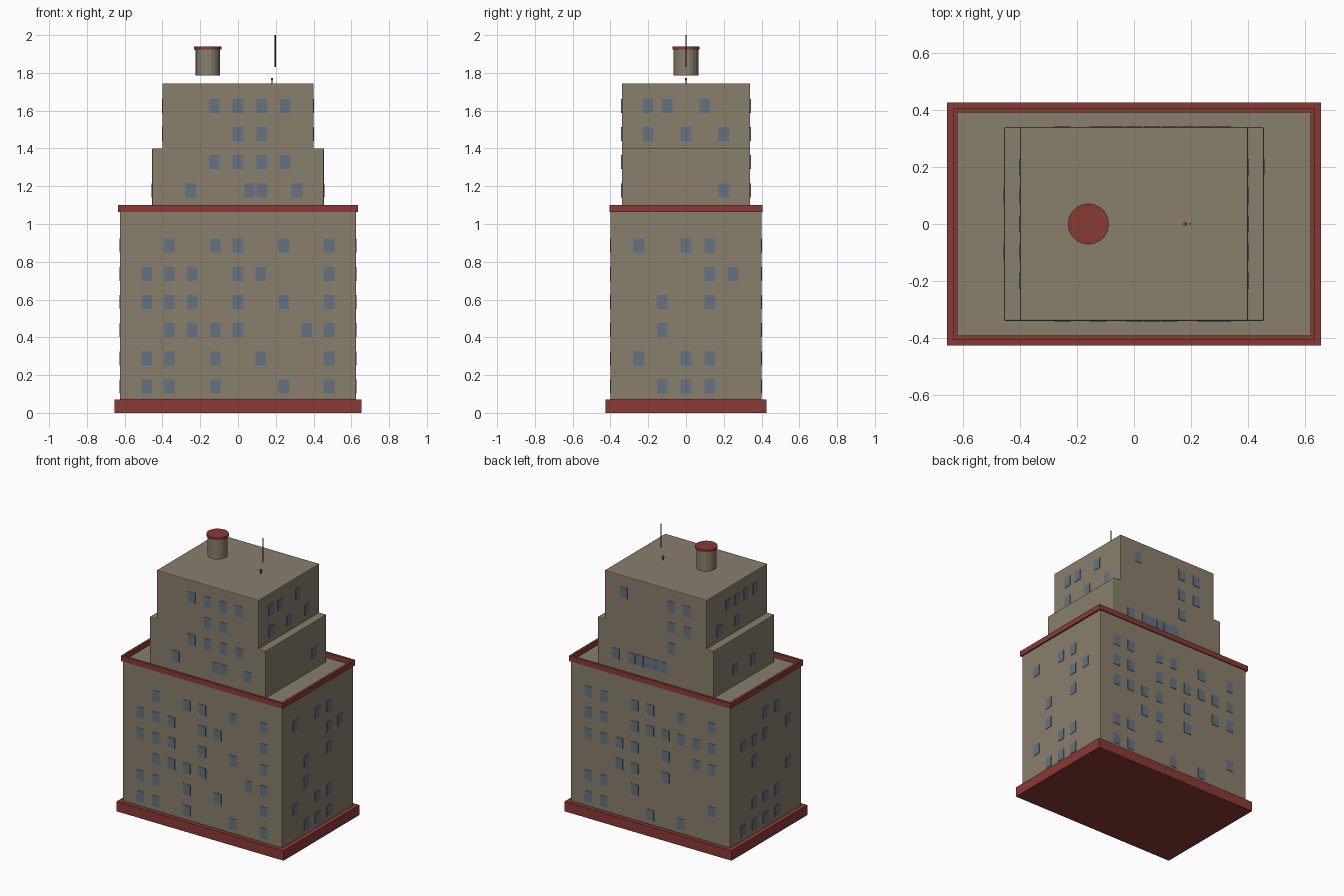
import bpy, bmesh
from math import pi
from mathutils import Matrix, Vector

cube = bpy.data.objects.get("Cube")
if cube:
    bpy.data.objects.remove(cube)


def material(name, rgb):
    m = bpy.data.materials.new(name)
    m.use_nodes = True
    m.diffuse_color = (*rgb, 1)
    m.node_tree.nodes["Principled BSDF"].inputs["Base Color"].default_value = (*rgb, 1)
    return m


STONE = material("tan stone", (0.25, 0.21, 0.148))
RED = material("brick red", (0.25, 0.042, 0.036))
GLASS = material("blue grey glass", (0.125, 0.17, 0.22))
METAL = material("dark metal", (0.025, 0.025, 0.03))


def finish(name, bm, mat):
    mesh = bpy.data.meshes.new(name)
    bm.to_mesh(mesh)
    bm.free()
    mesh.materials.append(mat)
    obj = bpy.data.objects.new(name, mesh)
    bpy.context.collection.objects.link(obj)
    return obj


def add_box(bm, centre, size, turn=Matrix()):
    m = turn @ Matrix.Translation(centre) @ Matrix.Diagonal((*size, 1))
    bmesh.ops.create_cube(bm, size=1, matrix=m)


def block(name, half_x, half_y, z0, z1, mat, bevel=0, x=0):
    bm = bmesh.new()
    add_box(bm, (x, 0, (z0 + z1) / 2), (2 * half_x, 2 * half_y, z1 - z0))
    obj = finish(name, bm, mat)
    if bevel:
        mod = obj.modifiers.new("soft edges", "BEVEL")
        mod.width = bevel
        mod.segments = 2
    return obj


def cylinder(name, x, radius, z0, z1, mat, sides):
    bm = bmesh.new()
    bmesh.ops.create_cone(bm, cap_ends=True, segments=sides, radius1=radius, radius2=radius,
                          depth=z1 - z0, matrix=Matrix.Translation((x, 0, (z0 + z1) / 2)))
    return finish(name, bm, mat)


# Main masses
block("plinth", 0.655, 0.425, 0, 0.07, RED)
block("main_block", 0.625, 0.4, 0.07, 1.066, STONE, 0.005)
block("lower_tier", 0.455, 0.34, 1.06, 1.4, STONE, 0.005)
block("upper_tier", 0.4, 0.34, 1.39, 1.745, STONE, 0.005)

# Parapet ring around the main roof
bm = bmesh.new()
for s in (-1, 1):
    add_box(bm, (0, s * 0.398, 1.082), (1.27, 0.016, 0.038))
    add_box(bm, (s * 0.627, 0, 1.082), (0.016, 0.78, 0.038))
finish("parapet", bm, RED)

# Water tank, mast and roof beacon
cylinder("tank", -0.16, 0.065, 1.785, 1.925, STONE, 20)
cylinder("tank_lid", -0.16, 0.072, 1.925, 1.94, RED, 20)
cylinder("mast", 0.197, 0.003, 1.83, 2, METAL, 8)
cylinder("beacon_stem", 0.18, 0.002, 1.745, 1.765, METAL, 6)
block("beacon", 0.006, 0.006, 1.763, 1.774, RED, x=0.18)

# Main windows: rows run top to bottom, each read left to right from outside
MAIN = {
    "front": ".#.##.#.# ###.##..# ###.#.#.# .####..## ##.#.#..# ##.#..#.#",
    "right": "#.##. ...## .#.#. .#... #.##. .###.",
    "back": "##.##.#.# ##.###### ####.#.## ..##.#... ##.#....# ##..#.#..",
    "left": "..##. ###.# .#... ....# .###. ####.",
}
# Tier windows: column numbers per row, top to bottom
TIERS = {
    "front": [(-2, 0, 2, 4), (0, 2), (-2, 0, 2, 4), (-4, 1, 2, 5)],
    "right": [(-2, -1, 1), (-2, 0, 2), (), (2,)],
    "back": [(-4, 2, 4), (2, 4), (2,), (-5, -3, -2, -1, 0, 1)],
    "left": [(-1, 0, 1, 2), (-2, 0), (), (-1, 1)],
}
THICK = 0.006
ROW_STEP = 0.149

for i, side in enumerate(MAIN):
    turn = Matrix.Rotation(i * pi / 2, 4, "Z")
    wide = i % 2 == 0
    bm = bmesh.new()

    def window(u, depth, z):
        add_box(bm, (u, -depth, z), (0.056, THICK, 0.074), turn)

    rows = MAIN[side].split()
    step = 0.121 if wide else 0.125
    for r, row in enumerate(rows):
        for c, mark in enumerate(row):
            if mark == "#":
                window((c - len(row) // 2) * step, 0.4 if wide else 0.625, 0.885 - r * ROW_STEP)

    step = 0.0625 if wide else 0.1
    for r, row in enumerate(TIERS[side]):
        depth = 0.34 if wide else (0.4 if r < 2 else 0.455)
        for c in row:
            window(c * step, depth, 1.625 - r * ROW_STEP)
    finish(side + "_windows", bm, GLASS)
